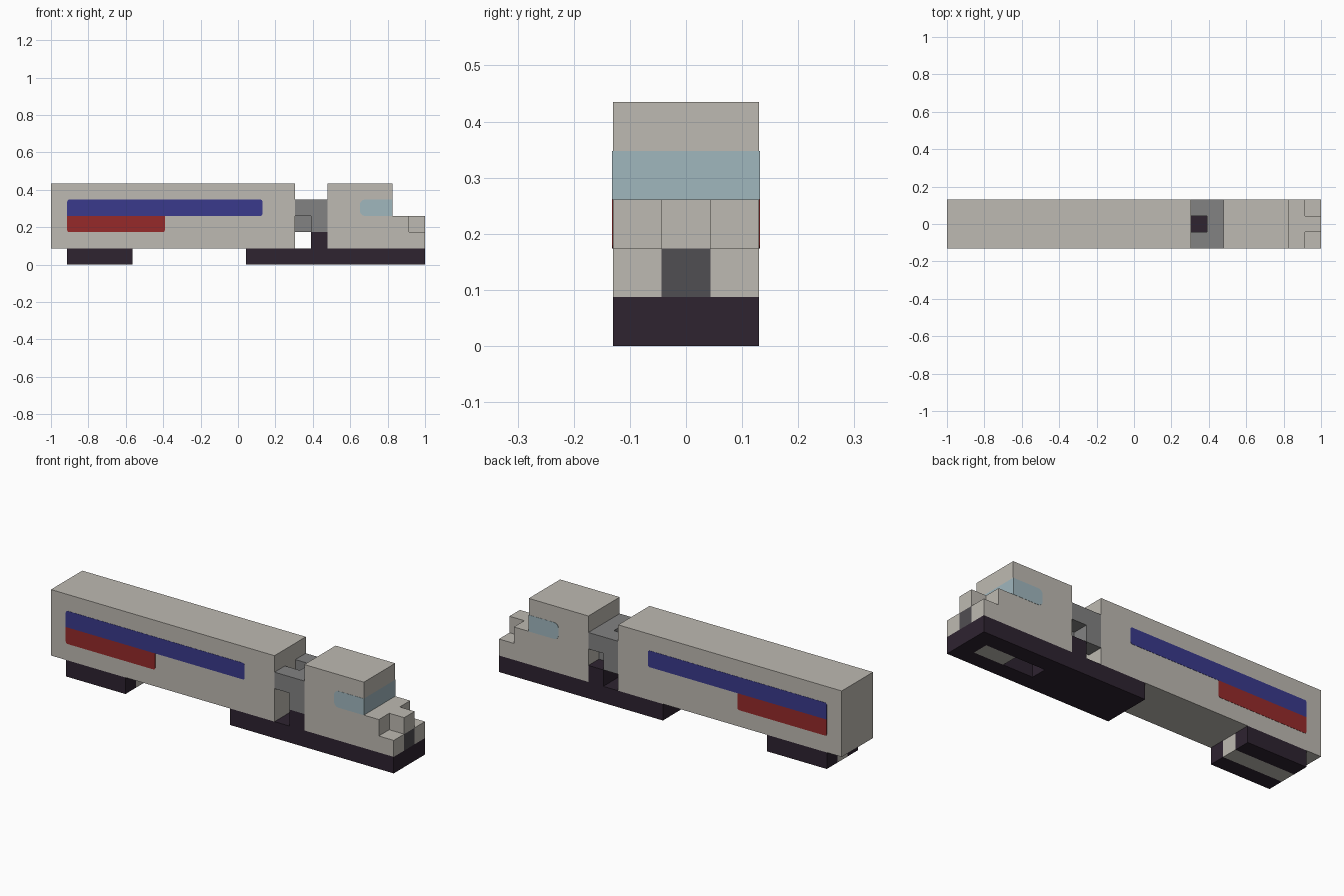
import bpy, bmesh, math
from itertools import product
from mathutils import Vector

if "Cube" in bpy.data.objects:
    bpy.data.objects.remove(bpy.data.objects["Cube"])

U = 2 / 23            # size of one block
SIZE = (23, 3, 5)     # blocks in x, y, z


def material(name, *rgb):
    lin = [((c / 255 + 0.055) / 1.055) ** 2.4 for c in rgb] + [1]
    m = bpy.data.materials.new(name)
    m.use_nodes = True
    m.diffuse_color = lin
    m.node_tree.nodes["Principled BSDF"].inputs["Base Color"].default_value = lin
    return m


BODY = material("warm light grey", 190, 186, 178)
DARK = material("dark plum", 46, 35, 48)
GREY = material("mid grey", 130, 130, 130)
GRILLE = material("charcoal", 80, 78, 82)
GLASS = material("pale blue", 160, 183, 190)
BLUE = material("navy blue", 58, 58, 140)
RED = material("red", 150, 42, 42)

# Parts as block ranges: x from-to, y from-to, z from-to
PARTS = {
    "trailer_body": (BODY, [(0, 15, 0, 3, 1, 5)]),
    "rear_wheels": (DARK, [(1, 5, 0, 1, 0, 1), (1, 5, 2, 3, 0, 1)]),
    "rear_axle_block": (BODY, [(1, 5, 1, 2, 0, 1)]),
    "tractor_chassis": (DARK, [(12, 18, 0, 3, 0, 1), (18, 22, 0, 1, 0, 1),
                               (18, 22, 2, 3, 0, 1), (22, 23, 0, 3, 0, 1),
                               (16, 17, 0, 3, 1, 2)]),
    "underside_block": (BODY, [(20, 22, 1, 2, 0, 1)]),
    "coupling": (GREY, [(16, 17, 0, 3, 3, 4), (16, 17, 0, 2, 2, 3),
                        (15, 16, 0, 1, 3, 4), (15, 16, 2, 3, 2, 4)]),
    "cab": (BODY, [(17, 21, 0, 3, 1, 5)]),
    "hood": (BODY, [(21, 22, 0, 3, 1, 3), (22, 23, 1, 2, 2, 3)]),
    "bumper_corners": (BODY, [(22, 23, 0, 1, 1, 2), (22, 23, 2, 3, 1, 2)]),
    "grille": (GRILLE, [(22, 23, 1, 2, 1, 2)]),
}


def cells_of(boxes):
    return {c for a, b, d, e, f, g in boxes
            for c in product(range(a, b), range(d, e), range(f, g))}


def to_world(p):
    return Vector((p[0] - SIZE[0] / 2, p[1] - SIZE[1] / 2, p[2])) * U


def finish(name, bm, mats):
    mesh = bpy.data.meshes.new(name)
    bm.to_mesh(mesh)
    bm.free()
    for m in mats:
        mesh.materials.append(m)
    obj = bpy.data.objects.new(name, mesh)
    bpy.context.scene.collection.objects.link(obj)
    return obj


occupied = set().union(*(cells_of(b) for _, b in PARTS.values()))


def build_part(name, mat, boxes):
    """Outer skin of a group of blocks, merged into large flat faces."""
    bm = bmesh.new()
    for cell in cells_of(boxes):
        for axis, side in product(range(3), (0, 1)):
            near = list(cell)
            near[axis] += 2 * side - 1
            if tuple(near) in occupied:
                continue
            u, v = (axis + 1) % 3, (axis + 2) % 3
            ring = []
            for du, dv in ((0, 0), (1, 0), (1, 1), (0, 1)):
                p = list(cell)
                p[axis] += side
                p[u] += du
                p[v] += dv
                ring.append(bm.verts.new(to_world(p)))
            face = bm.faces.new(ring if side else ring[::-1])
            # Windscreen band on the front of the cab
            if name == "cab" and axis == 0 and side and cell[2] == 3:
                face.material_index = 1
    bmesh.ops.remove_doubles(bm, verts=bm.verts[:], dist=U / 100)
    bmesh.ops.dissolve_limit(bm, angle_limit=0.01, verts=bm.verts[:],
                             edges=bm.edges[:], delimit={"MATERIAL"})
    finish(name, bm, [mat, GLASS] if name == "cab" else [mat])


for part, (mat, boxes) in PARTS.items():
    build_part(part, mat, boxes)


def side_plate(name, mat, x0, x1, z0, z1, radii):
    """Thin painted plate on both sides; radii run from lower left, anticlockwise."""
    bm = bmesh.new()
    corners = ((x0, z0, 1, 1), (x1, z0, -1, 1), (x1, z1, -1, -1), (x0, z1, 1, -1))
    ring = []
    for k, ((x, z, sx, sz), r) in enumerate(zip(corners, radii)):
        steps = 5 if r else 1
        for s in range(steps):
            t = math.pi + k * math.pi / 2 + s * math.pi / 8
            px = x + r * (sx + math.cos(t)) if r else x
            pz = z + r * (sz + math.sin(t)) if r else z
            ring.append(bm.verts.new(to_world((px, 0.01, pz))))
    face = bm.faces.new(ring)
    out = bmesh.ops.extrude_face_region(bm, geom=[face])
    moved = [g for g in out["geom"] if isinstance(g, bmesh.types.BMVert)]
    bmesh.ops.translate(bm, verts=moved, vec=(0, -0.002, 0))
    bmesh.ops.recalc_face_normals(bm, faces=bm.faces[:])
    obj = finish(name, bm, [mat])
    mirror = obj.modifiers.new("both_sides", "MIRROR")
    mirror.use_axis = (False, True, False)


# Trailer stripes and cab side windows
side_plate("blue_stripe", BLUE, 1, 13, 3, 4, (0, 0.12, 0.12, 0.12))
side_plate("red_stripe", RED, 1, 7, 2, 3, (0.12, 0.12, 0, 0))
side_plate("side_window", GLASS, 19, 21, 3, 4, (0.3, 0, 0, 0.3))
